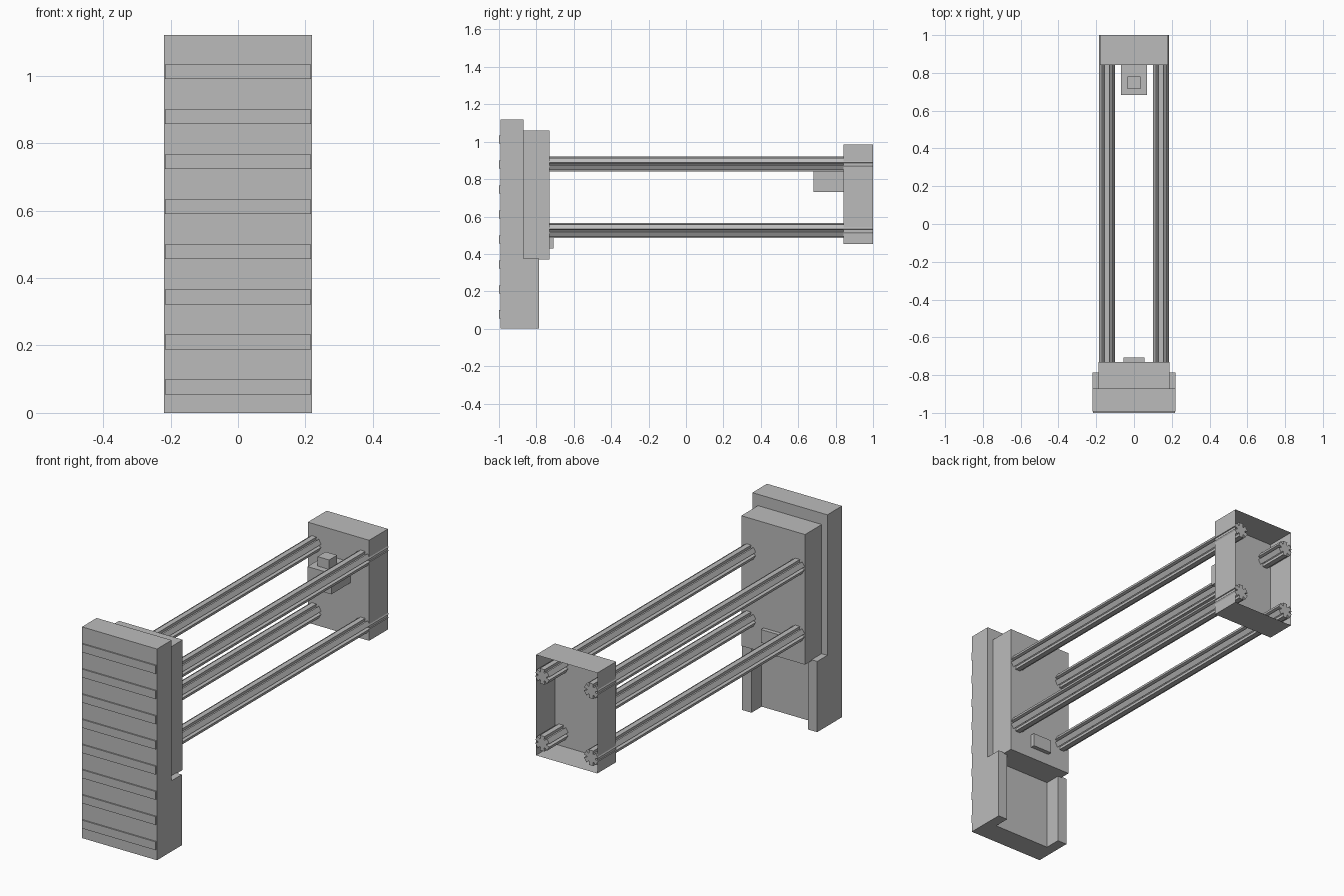
import bpy, bmesh, math

if "Cube" in bpy.data.objects:
    bpy.data.objects.remove(bpy.data.objects["Cube"])

grey = bpy.data.materials.new("plain grey")
grey.diffuse_color = (0.5, 0.5, 0.5, 1)
grey.use_nodes = True
grey.node_tree.nodes["Principled BSDF"].inputs["Base Color"].default_value = grey.diffuse_color


def finish(name, bm):
    bmesh.ops.recalc_face_normals(bm, faces=bm.faces)
    mesh = bpy.data.meshes.new(name)
    bm.to_mesh(mesh)
    bm.free()
    mesh.materials.append(grey)
    obj = bpy.data.objects.new(name, mesh)
    bpy.context.collection.objects.link(obj)
    return obj


def prism(bm, ring, offset):
    """Extrude a closed ring of points along an offset."""
    face = bm.faces.new([bm.verts.new(p) for p in ring])
    out = bmesh.ops.extrude_face_region(bm, geom=[face], use_keep_orig=True)
    moved = [g for g in out["geom"] if isinstance(g, bmesh.types.BMVert)]
    bmesh.ops.translate(bm, vec=offset, verts=moved)


def box(name, x, y, z, open_back=False):
    bm = bmesh.new()
    prism(bm, [(x[0], y[0], z[0]), (x[1], y[0], z[0]),
               (x[1], y[0], z[1]), (x[0], y[0], z[1])], (0, y[1] - y[0], 0))
    if open_back:
        back = [f for f in bm.faces if all(v.co.y > y[1] - 1e-4 for v in f.verts)]
        bmesh.ops.delete(bm, geom=back, context="FACES_ONLY")
    return finish(name, bm)


# Tall front panel with proud horizontal strips
box("front_panel", (-0.22, 0.22), (-0.993, -0.87), (0, 1.12))
for i in range(8):
    z = 0.055 + i * 0.1335
    box("front_strip", (-0.216, 0.216), (-1, -0.993), (z, z + 0.044))

# Lower side rails behind the panel
for s in (-1, 1):
    box("side_rail", sorted((s * 0.165, s * 0.22)), (-0.87, -0.785), (0, 0.375))

# Mounting block and its small tab
box("mounting_block", (-0.187, 0.187), (-0.87, -0.73), (0.37, 1.06))
box("block_tab", (-0.056, 0.056), (-0.73, -0.708), (0.43, 0.5))

# Rear housing, open at the back
box("rear_housing", (-0.18, 0.18), (0.842, 1), (0.452, 0.985), open_back=True)

# Bracket and knob on the housing front
box("bracket", (-0.07, 0.07), (0.682, 0.842), (0.73, 0.84))
box("bracket_knob", (-0.034, 0.034), (0.715, 0.782), (0.84, 0.89))


# Fluted rods with six flat-topped lobes
def rod(cx, cz):
    ring = []
    for i in range(6):
        for deg, r in ((-19, 0.042), (19, 0.042), (24, 0.025), (36, 0.025)):
            a = math.radians(i * 60 + 30 + deg)
            ring.append((cx + r * math.cos(a), -0.73, cz + r * math.sin(a)))
    bm = bmesh.new()
    prism(bm, ring, (0, 1.73, 0))
    finish("fluted_rod", bm)


for s in (-1, 1):
    for z in (0.88, 0.525):
        rod(s * 0.143, z)
